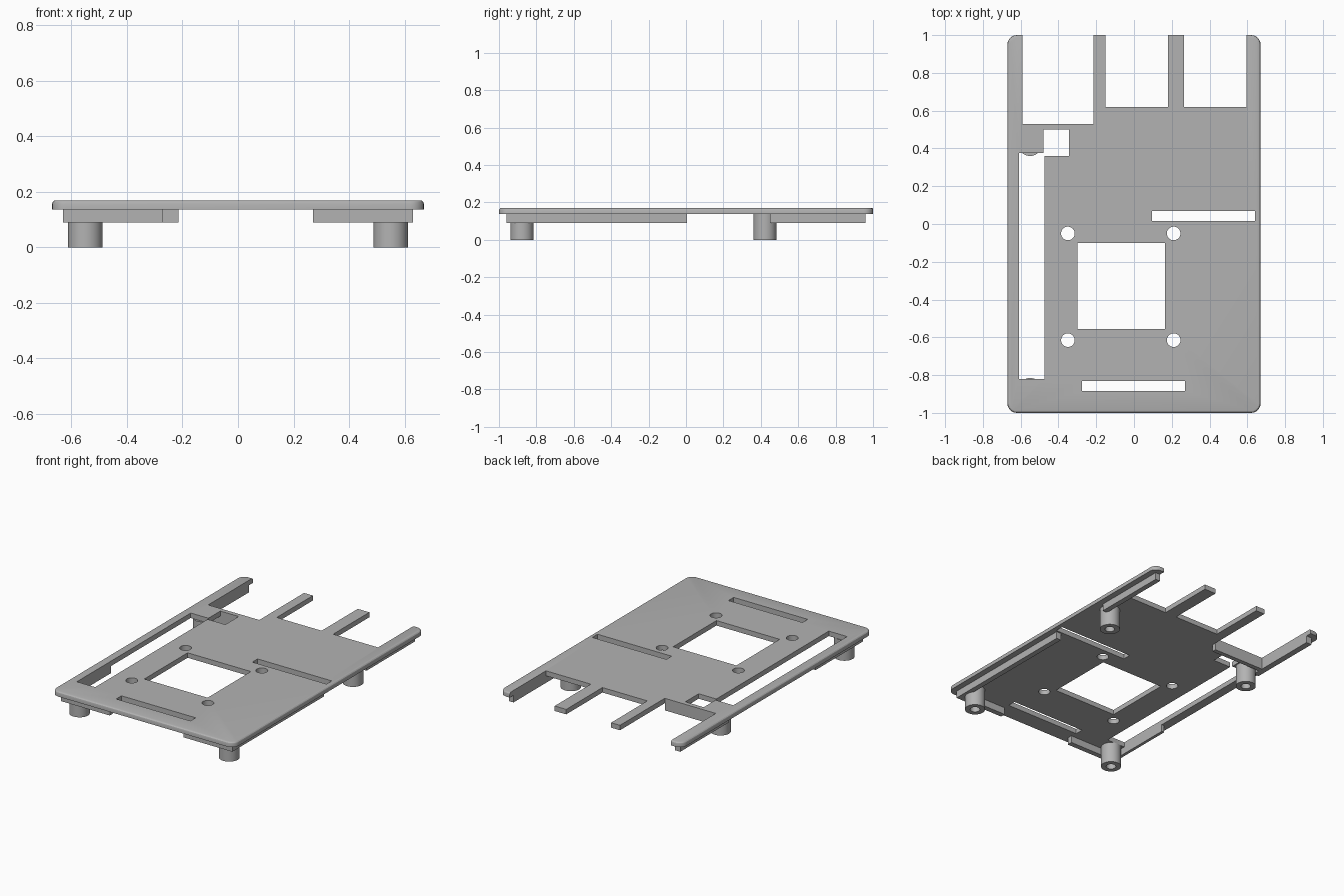
import bpy, bmesh
from mathutils import Matrix, Vector

cube = bpy.data.objects.get("Cube")
if cube:
    bpy.data.objects.remove(cube, do_unlink=True)

grey = bpy.data.materials.new("grey plastic")
grey.use_nodes = True
colour = (0.45, 0.45, 0.45, 1)
grey.diffuse_color = colour
grey.node_tree.nodes["Principled BSDF"].inputs["Base Color"].default_value = colour

PLATE_BOTTOM, PLATE_TOP, RIB_BOTTOM = 0.137, 0.17, 0.09


def finish(name, bm):
    mesh = bpy.data.meshes.new(name)
    bm.to_mesh(mesh)
    bm.free()
    mesh.materials.append(grey)
    obj = bpy.data.objects.new(name, mesh)
    bpy.context.collection.objects.link(obj)
    return obj


def box_bm(x0, x1, y0, y1, z0, z1):
    bm = bmesh.new()
    centre = Vector((x0 + x1, y0 + y1, z0 + z1)) / 2
    size = Matrix.Diagonal((x1 - x0, y1 - y0, z1 - z0, 1))
    bmesh.ops.create_cube(bm, size=1, matrix=Matrix.Translation(centre) @ size)
    return bm


def box(name, x0, x1, y0, y1, z0, z1):
    return finish(name, box_bm(x0, x1, y0, y1, z0, z1))


def cylinder(name, x, y, radius, z0, z1):
    bm = bmesh.new()
    bmesh.ops.create_cone(bm, cap_ends=True, segments=40, radius1=radius, radius2=radius,
                          depth=z1 - z0, matrix=Matrix.Translation((x, y, (z0 + z1) / 2)))
    return finish(name, bm)


def activate(obj):
    bpy.ops.object.select_all(action="DESELECT")
    obj.select_set(True)
    bpy.context.view_layer.objects.active = obj


def cut(obj, cutter):
    mod = obj.modifiers.new("cut", "BOOLEAN")
    mod.operation, mod.solver, mod.object = "DIFFERENCE", "EXACT", cutter
    activate(obj)
    bpy.ops.object.modifier_apply(modifier=mod.name)
    bpy.data.objects.remove(cutter, do_unlink=True)


def smooth(obj):
    activate(obj)
    bpy.ops.object.shade_smooth_by_angle(angle=0.5)


# Base plate with rounded corners and a softened top rim
bm = box_bm(-0.67, 0.67, -1, 1, PLATE_BOTTOM, PLATE_TOP)
uprights = [e for e in bm.edges if abs(e.verts[0].co.z - e.verts[1].co.z) > 0.01]
bmesh.ops.bevel(bm, geom=uprights, offset=0.05, segments=6, profile=0.5, affect="EDGES")
rim = [e for e in bm.edges if all(v.co.z > PLATE_TOP - 0.001 for v in e.verts)]
bmesh.ops.bevel(bm, geom=rim, offset=0.014, segments=3, profile=0.5, affect="EDGES")
plate = finish("base_plate", bm)

# Openings: back notches, long side slot, small square, window, two narrow slots
openings = [
    (-0.59, -0.215, 0.53, 1.1), (-0.22, 0.595, 0.62, 1.1),
    (-0.61, -0.475, -0.82, 0.375), (-0.48, -0.345, 0.36, 0.5),
    (-0.30, 0.165, -0.555, -0.10), (0.095, 0.64, 0.015, 0.07),
    (-0.275, 0.27, -0.885, -0.83),
]
for area in openings:
    cut(plate, box("opening_cutter", *area, 0, 0.3))
for x in (-0.35, 0.21):
    for y in (-0.05, -0.615):
        cut(plate, cylinder("hole_cutter", x, y, 0.036, 0, 0.3))
smooth(plate)

# Fingers between the back notches
for name, x0, x1 in (("right_finger", -0.215, -0.15), ("left_finger", 0.18, 0.265)):
    box(name, x0, x1, 0.62, 1, PLATE_BOTTOM, PLATE_TOP)

# Ribs under the plate
ribs = {
    "front_right_rib": (-0.61, -0.27, -0.96, -0.925),
    "front_left_rib": (0.27, 0.595, -0.96, -0.925),
    "right_side_rib": (-0.63, -0.61, -0.96, -0.46),
    "left_side_rib": (0.595, 0.63, -0.96, 0.005),
    "back_right_rib": (-0.63, -0.59, 0.45, 0.96),
    "back_left_rib": (0.595, 0.63, 0.45, 0.96),
    "notch_wall": (-0.59, -0.215, 0.50, 0.53),
}
for name, area in ribs.items():
    box(name, *area, RIB_BOTTOM, PLATE_BOTTOM)

# Hollow standoff feet
for side, x in (("right", -0.55), ("left", 0.55)):
    for end, y in (("front", -0.877), ("back", 0.422)):
        foot = cylinder(f"{end}_{side}_foot", x, y, 0.062, 0, PLATE_BOTTOM)
        cut(foot, cylinder("bore_cutter", x, y, 0.03, -0.1, 0.11))
        smooth(foot)
